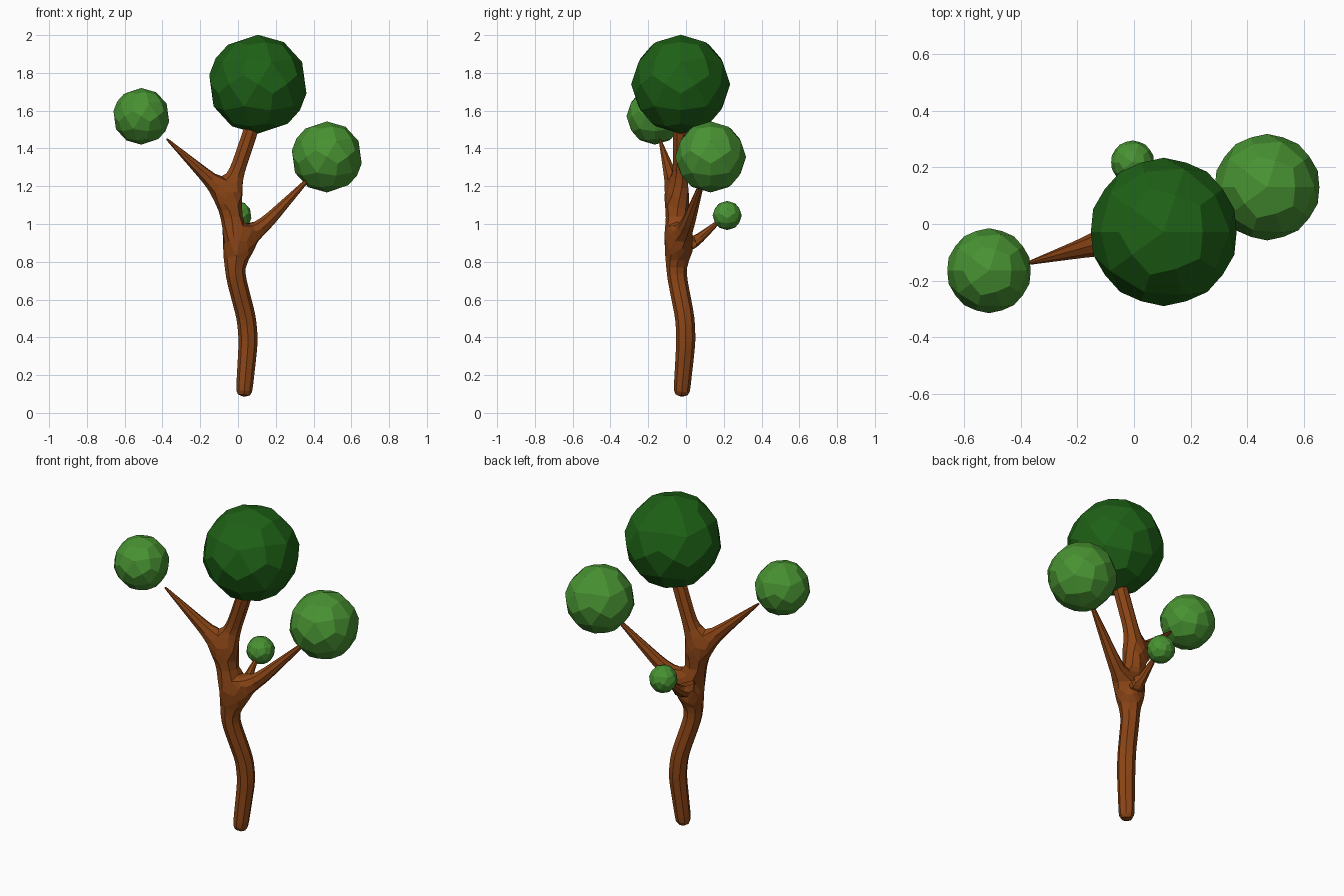
import bpy
from mathutils import Vector

if "Cube" in bpy.data.objects:
    bpy.data.objects.remove(bpy.data.objects["Cube"])


def material(name, rgb):
    m = bpy.data.materials.new(name)
    m.diffuse_color = (*rgb, 1)
    m.use_nodes = True
    m.node_tree.nodes["Principled BSDF"].inputs["Base Color"].default_value = m.diffuse_color
    return m


bark = material("bark", (0.26, 0.06, 0.008))
dark_leaf = material("dark_leaf", (0.013, 0.12, 0.008))
light_leaf = material("light_leaf", (0.065, 0.29, 0.032))

# Skeleton of trunk and limbs: (x, y, z, radius); a path's first number is the node it grows from
nodes = [
    (0.03, -0.025, 0.08, 0.045), (0.055, 0.0, 0.38, 0.054), (0.045, -0.005, 0.50, 0.054),
    (-0.015, -0.05, 0.73, 0.055), (-0.015, -0.05, 0.88, 0.065), (-0.03, -0.05, 1.00, 0.062),
    (-0.045, -0.045, 1.14, 0.065), (-0.005, -0.03, 1.28, 0.046), (0.07, -0.03, 1.50, 0.045),
    (0.09, -0.03, 1.58, 0.04),
]
edges = [(i, i + 1) for i in range(len(nodes) - 1)]
limbs = [
    (6, [(-0.18, -0.085, 1.265, 0.038), (-0.38, -0.14, 1.453, 0.006)]),   # left limb
    (4, [(0.145, 0.01, 1.00, 0.042), (0.37, 0.09, 1.235, 0.012)]),        # right limb
    (4, [(0.005, 0.055, 0.91, 0.032), (0.0, 0.17, 1.01, 0.012)]),         # back limb
]
for start, path in limbs:
    prev = start
    for p in path:
        nodes.append(p)
        edges.append((prev, len(nodes) - 1))
        prev = len(nodes) - 1

# Trunk: skinned skeleton, subdivided once into eight-sided limbs
mesh = bpy.data.meshes.new("trunk")
mesh.from_pydata([n[:3] for n in nodes], edges, [])
trunk = bpy.data.objects.new("trunk", mesh)
bpy.context.collection.objects.link(trunk)
mesh.materials.append(bark)
trunk.modifiers.new("skin", 'SKIN')
for i, sv in enumerate(mesh.skin_vertices[0].data):
    sv.radius = (nodes[i][3], nodes[i][3])
    sv.use_root = i == 0
sub = trunk.modifiers.new("subdivision", 'SUBSURF')
sub.levels = sub.render_levels = 1

# Foliage: faceted balls at the limb ends
for name, pos, r, mat in [
    ("crown_foliage", (0.105, -0.028, 1.74), 0.262, dark_leaf),
    ("right_foliage", (0.47, 0.13, 1.355), 0.188, light_leaf),
    ("left_foliage", (-0.512, -0.165, 1.57), 0.15, light_leaf),
    ("back_foliage", (-0.005, 0.218, 1.045), 0.077, light_leaf),
]:
    bpy.ops.mesh.primitive_ico_sphere_add(subdivisions=1, radius=1, location=pos)
    ball = bpy.context.object
    ball.name = name
    # quad facets: subdivide each triangle to its centre, then push onto the sphere
    s = ball.modifiers.new("subdivision", 'SUBSURF')
    s.levels = 1
    bpy.ops.object.modifier_apply(modifier=s.name)
    for v in ball.data.vertices:
        v.co = v.co.normalized() * r
    ball.data.materials.append(mat)
    for p in ball.data.polygons:
        p.use_smooth = False
